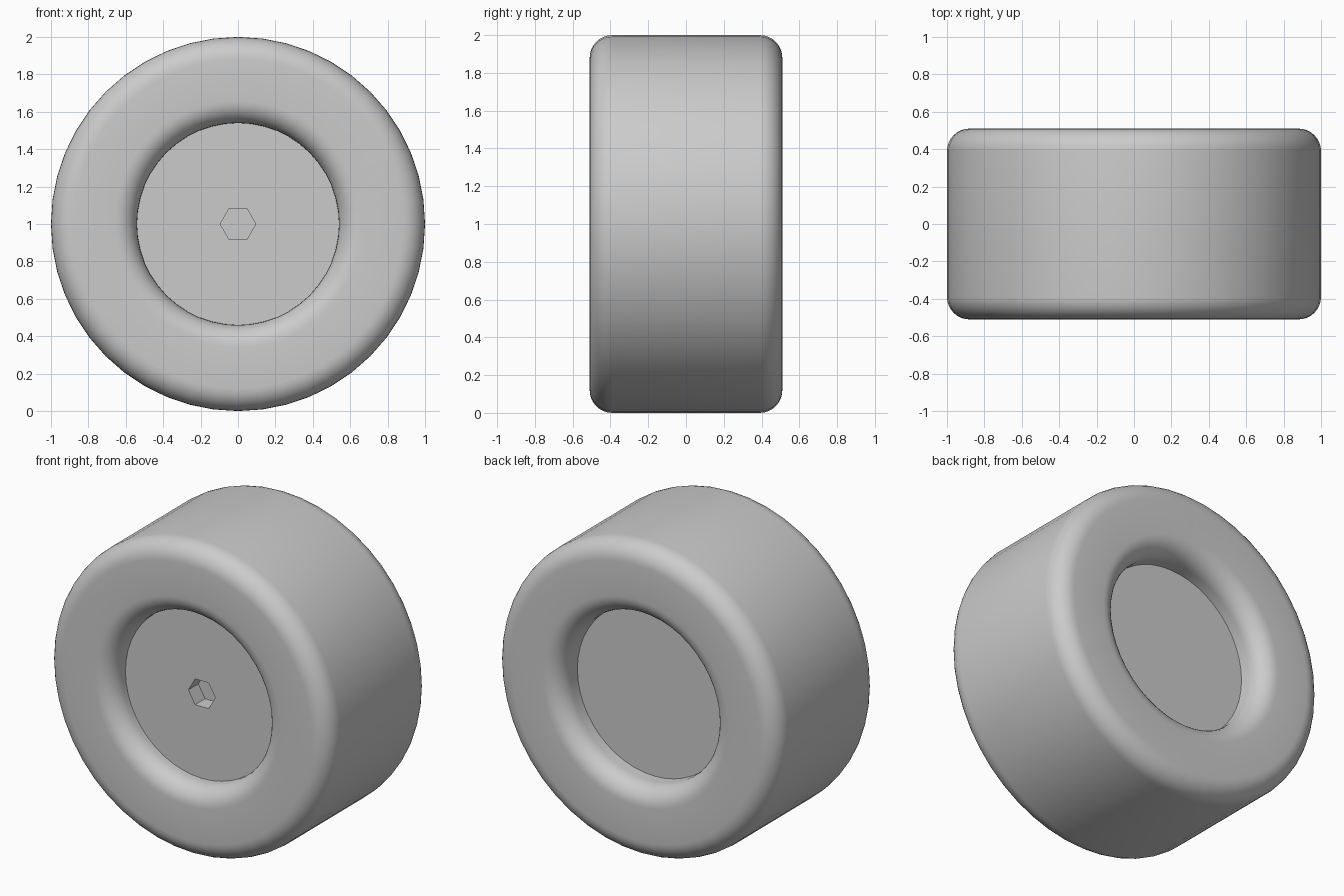
import bpy
import bmesh
from math import pi, cos, sin, radians

cube = bpy.data.objects.get("Cube")
if cube:
    bpy.data.objects.remove(cube)

SEGMENTS = 48
OUTER, INNER, HALF_WIDTH, FILLET = 1.0, 0.54, 0.51, 0.12
HUB_FRONT, HUB_BACK = -0.365, 0.325
HEX_RADIUS, HEX_DEPTH = 0.095, 0.1

grey = bpy.data.materials.new("plain grey")
grey.use_nodes = True
grey.diffuse_color = (0.6, 0.6, 0.6, 1)
grey.node_tree.nodes["Principled BSDF"].inputs["Base Color"].default_value = (0.6, 0.6, 0.6, 1)


def ring(bm, radius, y, sides):
    """Circle of vertices around the wheel axle."""
    return [bm.verts.new((radius * cos(2 * pi * i / sides), y,
                          1 + radius * sin(2 * pi * i / sides)))
            for i in range(sides)]


def bridge(bm, a, b):
    n = len(a)
    for i in range(n):
        j = (i + 1) % n
        bm.faces.new((a[i], a[j], b[j], b[i]))


def finish(bm, name):
    bmesh.ops.recalc_face_normals(bm, faces=bm.faces)
    mesh = bpy.data.meshes.new(name)
    bm.to_mesh(mesh)
    bm.free()
    mesh.materials.append(grey)
    obj = bpy.data.objects.new(name, mesh)
    bpy.context.collection.objects.link(obj)
    bpy.ops.object.select_all(action="DESELECT")
    obj.select_set(True)
    bpy.context.view_layer.objects.active = obj
    bpy.ops.object.shade_smooth_by_angle(angle=radians(35))
    return obj


# Tyre: rounded rectangular section revolved around the axle
corners = [(OUTER - FILLET, HALF_WIDTH - FILLET, 0),
           (INNER + FILLET, HALF_WIDTH - FILLET, 1),
           (INNER + FILLET, FILLET - HALF_WIDTH, 2),
           (OUTER - FILLET, FILLET - HALF_WIDTH, 3)]
STEPS = 8
profile = []
for r, y, quarter in corners:
    for k in range(STEPS + 1):
        a = pi / 2 * (quarter + k / STEPS)
        profile.append((r + FILLET * cos(a), y + FILLET * sin(a)))

bm = bmesh.new()
rings = [ring(bm, r, y, SEGMENTS) for r, y in profile]
for i, loop in enumerate(rings):
    bridge(bm, loop, rings[(i + 1) % len(rings)])
finish(bm, "tyre")

# Hub: flat disc with a hexagonal axle socket in the front
bm = bmesh.new()
front = ring(bm, INNER + 0.004, HUB_FRONT, SEGMENTS)
back = ring(bm, INNER + 0.004, HUB_BACK, SEGMENTS)
bridge(bm, front, back)
bm.faces.new(back)
socket_rim = ring(bm, HEX_RADIUS, HUB_FRONT, 6)
socket_floor = ring(bm, HEX_RADIUS, HUB_FRONT + HEX_DEPTH, 6)
bridge(bm, socket_rim, socket_floor)
bm.faces.new(socket_floor)
span = SEGMENTS // 6
for s in range(6):
    arc = [front[(s * span + k) % SEGMENTS] for k in range(span + 1)]
    bm.faces.new(arc + [socket_rim[(s + 1) % 6], socket_rim[s]])
finish(bm, "hub")
